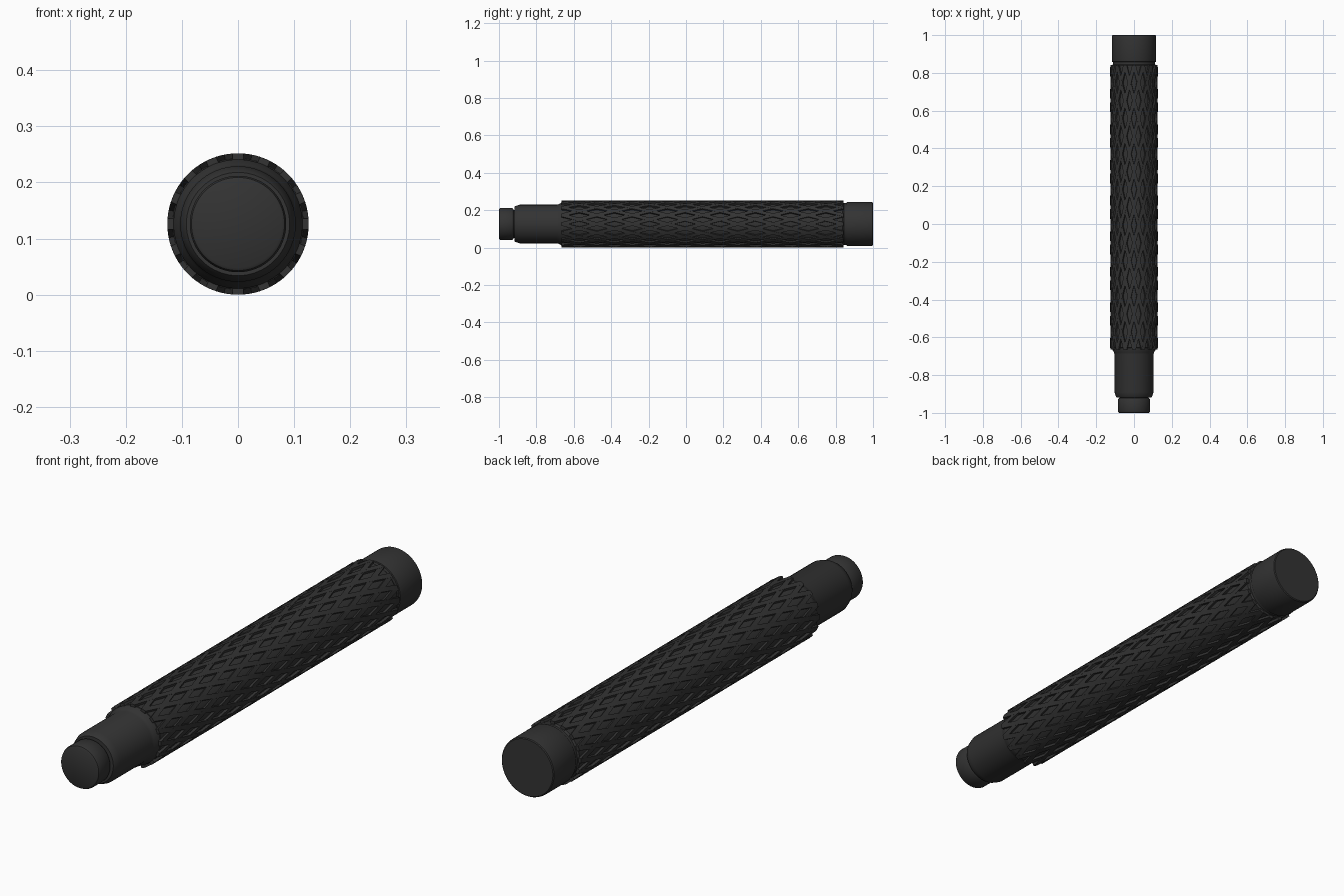
import bpy, bmesh, math

if "Cube" in bpy.data.objects:
    bpy.data.objects.remove(bpy.data.objects["Cube"])

R_OUT = 0.126            # outer radius of the knurl
CZ = 0.126               # height of the axis
Y0, Y1 = -0.665, 0.842   # extent of the knurled grip

mat = bpy.data.materials.new("dark_rubber")
mat.diffuse_color = (0.033, 0.033, 0.033, 1)
mat.use_nodes = True
mat.node_tree.nodes["Principled BSDF"].inputs["Base Color"].default_value = mat.diffuse_color


def finish(name, bm, angle=35):
    bmesh.ops.recalc_face_normals(bm, faces=bm.faces[:])
    me = bpy.data.meshes.new(name)
    bm.to_mesh(me)
    bm.free()
    ob = bpy.data.objects.new(name, me)
    bpy.context.collection.objects.link(ob)
    ob.location.z = CZ
    me.materials.append(mat)
    bpy.ops.object.select_all(action='DESELECT')
    ob.select_set(True)
    bpy.context.view_layer.objects.active = ob
    bpy.ops.object.shade_smooth_by_angle(angle=math.radians(angle))
    return ob


def revolve(name, profile, n=64):
    """Closed solid turned about the y axis from (y, radius) points."""
    bm = bmesh.new()
    rings = [[bm.verts.new((r * math.cos(2 * math.pi * i / n), y,
                            r * math.sin(2 * math.pi * i / n)))
              for i in range(n)] for y, r in profile]
    for a, b in zip(rings, rings[1:]):
        for i in range(n):
            j = (i + 1) % n
            bm.faces.new((a[i], a[j], b[j], b[i]))
    bm.faces.new(rings[0])
    bm.faces.new(rings[-1])
    return finish(name, bm)


def helical_ridges(name, direction, count=16, turn=math.pi, width=0.019, steps=40):
    """Set of raised strips with a box section, wound around the grip."""
    bm = bmesh.new()
    half = width / 2 / R_OUT
    for k in range(count):
        start = 2 * math.pi * k / count
        prev = None
        for s in range(steps + 1):
            t = s / steps
            y = Y0 + (Y1 - Y0) * t
            a = start + direction * turn * t
            ring = [bm.verts.new((r * math.cos(a + d), y, r * math.sin(a + d)))
                    for r, d in ((0.112, -half * 1.15), (R_OUT, -half),
                                 (R_OUT, half), (0.112, half * 1.15))]
            if prev:
                for i in range(4):
                    j = (i + 1) % 4
                    bm.faces.new((prev[i], prev[j], ring[j], ring[i]))
            if s in (0, steps):
                bm.faces.new(ring)
            prev = ring
    return finish(name, bm)


# Front button
revolve("front_button", [(-1.0, 0.078), (-0.997, 0.083), (-0.99, 0.086),
                         (-0.93, 0.086), (-0.925, 0.083), (-0.922, 0.078)])

# Neck sleeve, with a recessed neck behind the button and a chamfered lip
revolve("neck_sleeve", [(-0.935, 0.076), (-0.918, 0.076), (-0.918, 0.092),
                        (-0.912, 0.096), (-0.89, 0.103), (-0.69, 0.103),
                        (-0.68, 0.106), (-0.665, 0.115), (-0.64, 0.115)])

# Grip core under the knurl
revolve("grip_core", [(-0.66, 0.106), (-0.655, 0.117), (0.838, 0.117),
                      (0.845, 0.112), (0.87, 0.112)])

# Diamond knurl from two crossing sets of ridges
for side, d in (("left", -1), ("right", 1)):
    helical_ridges("knurl_" + side, d)

# End cap
revolve("end_cap", [(0.857, 0.111), (0.859, 0.116), (0.862, 0.117), (0.99, 0.117),
                    (0.997, 0.1155), (1.0, 0.112)])
